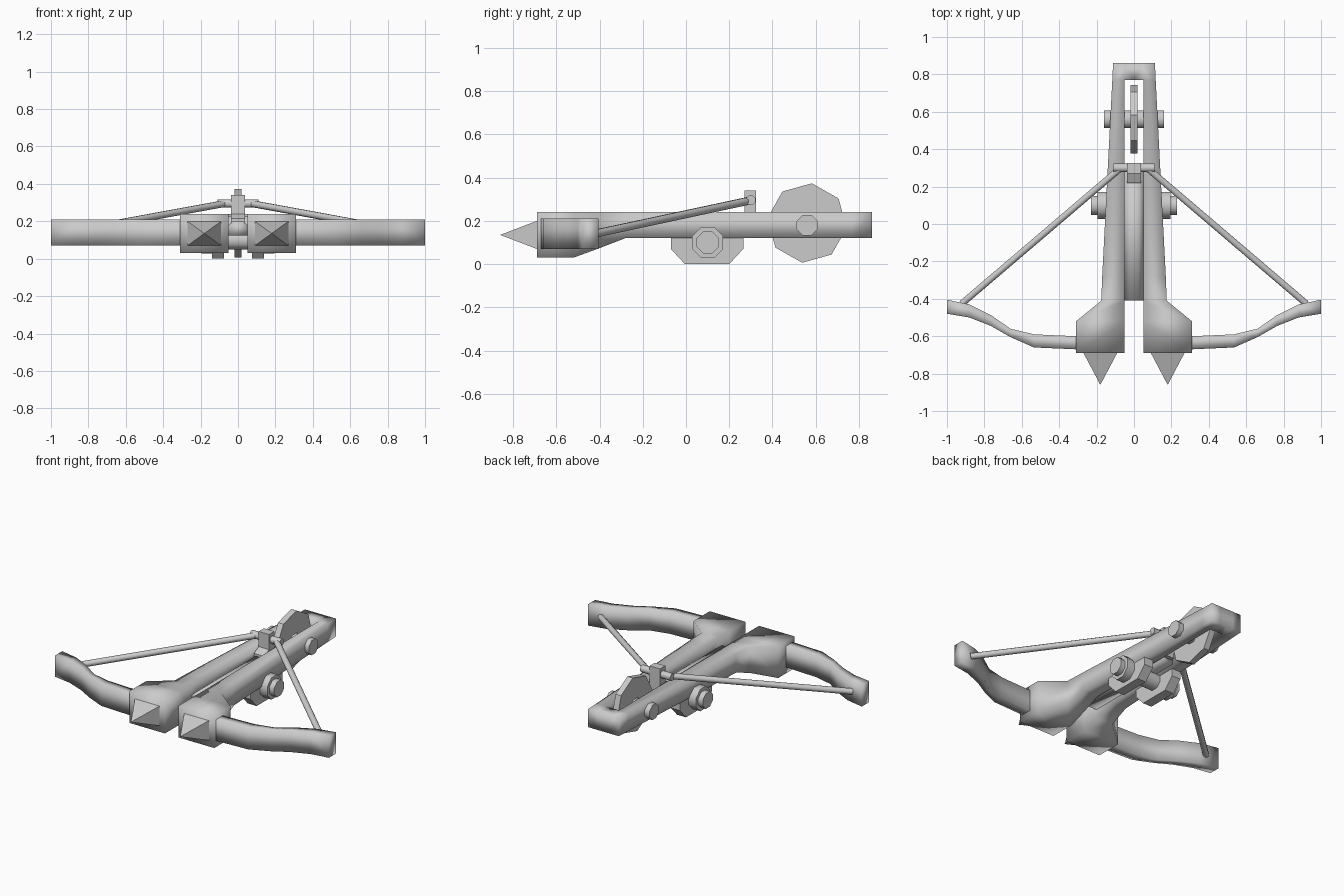
import bpy, bmesh, math
from mathutils import Vector

if "Cube" in bpy.data.objects:
    bpy.data.objects.remove(bpy.data.objects["Cube"])


def finish(name, bm, mirror=False, smooth=True):
    bmesh.ops.recalc_face_normals(bm, faces=bm.faces)
    me = bpy.data.meshes.new(name)
    bm.to_mesh(me)
    bm.free()
    for p in me.polygons:
        p.use_smooth = smooth
    ob = bpy.data.objects.new(name, me)
    bpy.context.collection.objects.link(ob)
    if mirror:
        m = ob.modifiers.new("mirror", 'MIRROR')
        m.use_clip = True
    return ob


def loft(sections):
    """Skin a list of equal-length point rings, capping both ends."""
    bm = bmesh.new()
    rings = [[bm.verts.new(p) for p in s] for s in sections]
    n = len(rings[0])
    strips = []
    for a, b in zip(rings, rings[1:]):
        strips.append([bm.faces.new((a[i], a[(i + 1) % n], b[(i + 1) % n], b[i])) for i in range(n)])
    bm.faces.new(rings[0])
    bm.faces.new(rings[-1])
    return bm, strips


def prism_x(name, profile, x0, x1, mirror=False, smooth=False):
    """Extrude a (y, z) profile along x."""
    bm, _ = loft([[(x, y, z) for y, z in profile] for x in (x0, x1)])
    return finish(name, bm, mirror, smooth)


def ngon(y, z, r, n=8, turn=22.5):
    return [(y + r * math.cos(math.radians(turn) + math.tau * i / n),
             z + r * math.sin(math.radians(turn) + math.tau * i / n)) for i in range(n)]


def rod(name, a, b, r, n=8, mirror=False):
    a, b = Vector(a), Vector(b)
    q = (b - a).to_track_quat('Z', 'Y')
    ring = [q @ Vector((u, v, 0)) for u, v in ngon(0, 0, r, n)]
    bm, _ = loft([[a + p for p in ring], [b + p for p in ring]])
    ob = finish(name, bm, mirror)
    bpy.context.view_layer.objects.active = ob
    ob.select_set(True)
    bpy.ops.object.shade_smooth_by_angle(angle=math.radians(50))
    ob.select_set(False)
    return ob


# Stock: two rails with wide heads, joined by a bar at the back
stations = [(-0.69, 0.31, 0.03), (-0.52, 0.31, 0.03), (-0.41, 0.175, 0.07),
            (-0.28, 0.17, 0.12), (0.77, 0.116, 0.12), (0.86, 0.112, 0.12)]
bm, strips = loft([[(0.05, y, zb), (xo, y, zb), (xo, y, 0.24), (0.05, y, 0.24)]
                   for y, xo, zb in stations])
inner = strips[-1][3]
ext = bmesh.ops.extrude_face_region(bm, geom=[inner])["geom"]
for v in ext:
    if isinstance(v, bmesh.types.BMVert):
        v.co.x = 0
bmesh.ops.delete(bm, geom=[g for g in ext if isinstance(g, bmesh.types.BMFace)], context='FACES_ONLY')
if inner.is_valid:
    bmesh.ops.delete(bm, geom=[inner], context='FACES_ONLY')
finish("stock_rails", bm, mirror=True)

# Bow limbs
limb = [(0.25, -0.67, -0.60), (0.31, -0.67, -0.60), (0.535, -0.66, -0.59), (0.66, -0.605, -0.56),
        (0.765, -0.545, -0.487), (0.88, -0.50, -0.43), (1.0, -0.48, -0.405)]
bm, _ = loft([[(x, y0, 0.07), (x, y1, 0.07), (x, y1, 0.21), (x, y0, 0.21)] for x, y0, y1 in limb])
finish("bow_limbs", bm, mirror=True)

# Front spikes
bm = bmesh.new()
base = [bm.verts.new((0.18 + sx * 0.09, -0.69, 0.135 + sz * 0.065))
        for sx, sz in ((-1, -1), (1, -1), (1, 1), (-1, 1))]
tip = bm.verts.new((0.18, -0.86, 0.135))
bm.faces.new(base)
for i in range(4):
    bm.faces.new((base[i], base[(i + 1) % 4], tip))
finish("front_spikes", bm, mirror=True, smooth=False)

# Bolt channel between the rails
bm, _ = loft([[(-0.05, y, 0.125), (0.05, y, 0.125), (0.05, y, 0.18), (0.025, y, 0.2),
               (-0.025, y, 0.2), (-0.05, y, 0.18)] for y in (-0.41, 0.30)])
finish("bolt_channel", bm)

# Latch block and its cross pin
prism_x("latch", [(0.22, 0.15), (0.325, 0.15), (0.325, 0.34), (0.27, 0.34), (0.27, 0.24), (0.22, 0.215)],
        -0.038, 0.038)
rod("latch_pin", (-0.11, 0.30, 0.295), (0.11, 0.30, 0.295), 0.024)

# Bow string
rod("bow_string", (0.07, 0.30, 0.295), (0.92, -0.425, 0.14), 0.019, mirror=True)

# Rear wheel and axle
prism_x("rear_wheel", ngon(0.56, 0.19, 0.185, 8, 83), -0.02, 0.02)
rod("rear_axle", (-0.16, 0.56, 0.18), (0.16, 0.56, 0.18), 0.052)

# Lower brackets with axle and hubs
prism_x("lower_brackets", [(-0.07, 0.14), (-0.07, 0.07), (-0.005, 0.0), (0.2, 0.0),
                           (0.265, 0.07), (0.265, 0.14)], 0.075, 0.14, mirror=True)
rod("lower_axle", (-0.23, 0.1, 0.1), (0.23, 0.1, 0.1), 0.055)
rod("axle_hubs", (0.13, 0.1, 0.1), (0.195, 0.1, 0.1), 0.078, mirror=True)
